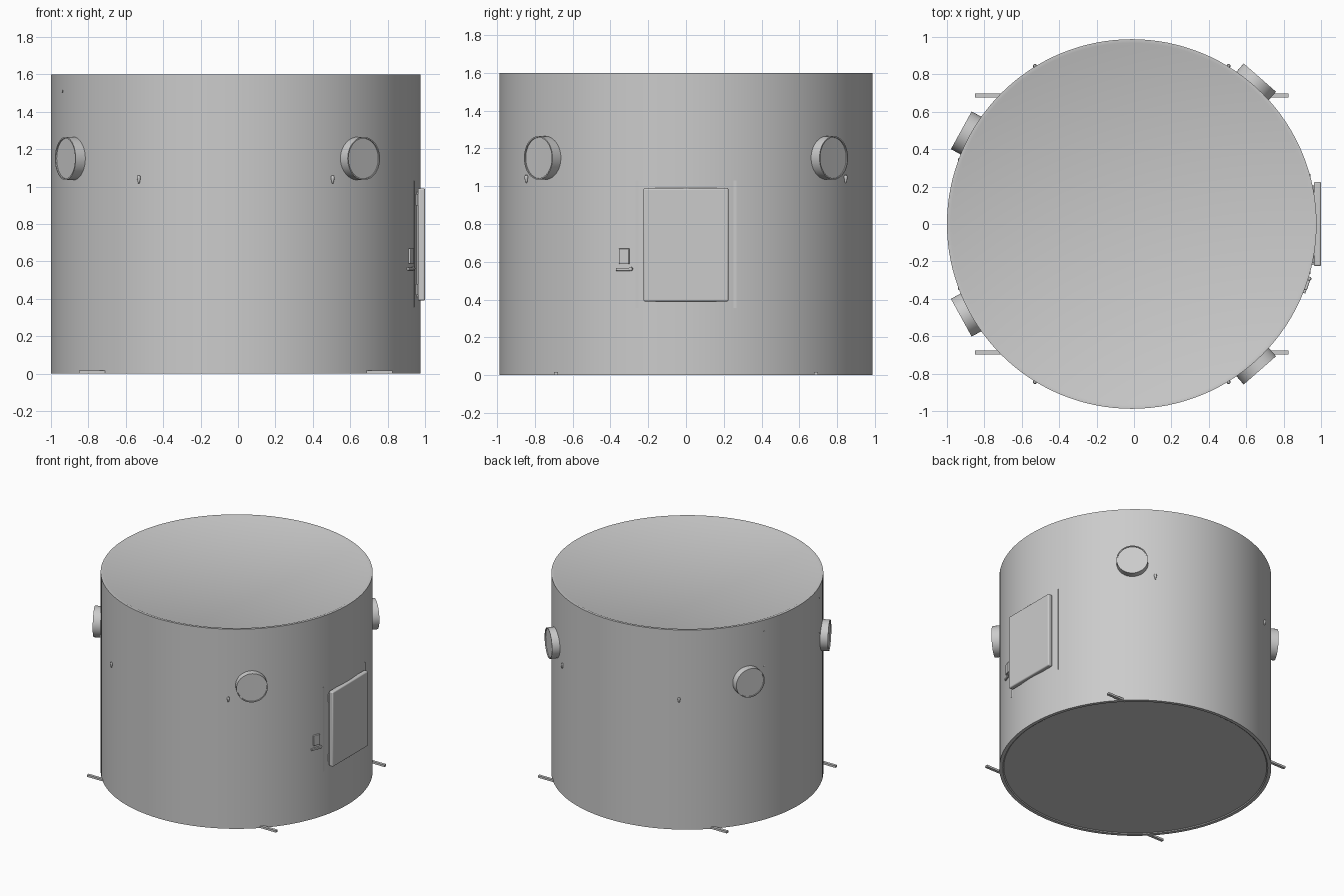
import bpy, bmesh, math
from mathutils import Matrix, Vector

if "Cube" in bpy.data.objects:
    bpy.data.objects.remove(bpy.data.objects["Cube"])

CX, R, H = -0.012, 0.988, 1.6


def finish(name, bm, matrix=Matrix(), bevel=0):
    bmesh.ops.recalc_face_normals(bm, faces=bm.faces[:])
    mesh = bpy.data.meshes.new(name)
    bm.to_mesh(mesh)
    bm.free()
    ob = bpy.data.objects.new(name, mesh)
    bpy.context.collection.objects.link(ob)
    ob.matrix_world = matrix
    if bevel:
        mod = ob.modifiers.new("Bevel", 'BEVEL')
        mod.width, mod.segments = bevel, 3
    bpy.ops.object.select_all(action='DESELECT')
    ob.select_set(True)
    bpy.context.view_layer.objects.active = ob
    bpy.ops.object.shade_smooth_by_angle(angle=math.radians(35))
    return ob


def lathe(name, profile, steps, matrix=Matrix()):
    """Spin a (radius, height) profile around z."""
    bm = bmesh.new()
    verts = [bm.verts.new((r, 0, z)) for r, z in profile]
    edges = [bm.edges.new(p) for p in zip(verts, verts[1:])]
    bmesh.ops.spin(bm, geom=verts + edges, cent=(0, 0, 0), axis=(0, 0, 1),
                   angle=math.tau, steps=steps)
    bmesh.ops.remove_doubles(bm, verts=bm.verts[:], dist=1e-5)
    return finish(name, bm, matrix)


def box(name, lo, hi, matrix=Matrix(), bevel=0):
    bm = bmesh.new()
    bmesh.ops.create_cube(bm, size=1)
    lo, hi = Vector(lo), Vector(hi)
    for v in bm.verts:
        v.co = (lo + hi) / 2 + Vector(a * b for a, b in zip(v.co, hi - lo))
    return finish(name, bm, matrix, bevel)


def on_wall(deg, z):
    """Frame on the wall: local x points outward, y sideways, z up."""
    return (Matrix.Translation((CX, 0, z)) @ Matrix.Rotation(math.radians(deg), 4, 'Z')
            @ Matrix.Translation((R, 0, 0)))


OUT = Matrix.Rotation(math.radians(90), 4, 'Y')  # lathe axis turned outward

# tank body with rimmed lid and floor
lathe("tank_body", [(0, .006), (.955, .006), (.963, 0), (R, 0), (R, H),
                    (.968, H), (.955, H - .006), (0, H - .006)], 128,
      Matrix.Translation((CX, 0, 0)))

for side, s in (("back", 1), ("front", -1)):
    # round ports with a slim lip
    for end, deg in (("right", 48.8), ("left", 151.2)):
        lathe(f"port_{side}_{end}",
              [(0, -.06), (.115, -.06), (.115, .052), (.108, .052), (.108, .045), (0, .045)],
              48, on_wall(s * deg, 1.15) @ OUT)
    # small drop-shaped hooks
    for end, deg in (("right", 58.5), ("left", 121.5)):
        lathe(f"hook_{side}_{end}",
              [(0, -.026), (.004, -.024), (.010, .002), (.010, .010), (.006, .016), (0, .018)],
              12, on_wall(s * deg, 1.042) @ Matrix.Translation((.004, 0, 0)))
    # tiny studs above and beside the left ports
    for i, z in enumerate((1.51, 1.23)):
        lathe(f"stud_{side}_{i}", [(0, -.004), (.006, -.004), (.006, .003), (0, .005)],
              10, on_wall(s * 159.5, z) @ OUT)
    # flat anchor bars at the base
    for end, x0, x1 in (("right", .66, .825), ("left", -.85, -.69)):
        y = s * .688
        box(f"anchor_bar_{side}_{end}", (x0, y - .011, 0), (x1, y + .011, .016))

# door frame, seal and door panel
box("door_frame", (.90, -.267, .355), (.943, .267, 1.03))
box("door_seal", (.90, -.205, .41), (.966, .205, .97))
box("door_panel", (.962, -.225, .39), (1.0, .225, .99), bevel=.009)

# hinge barrels in the gap beside the door
for i, z in enumerate((.45, .93)):
    lathe(f"door_hinge_{i}", [(0, -.03), (.008, -.03), (.008, .03), (0, .03)], 12,
          Matrix.Translation((.955, -.212, z)))

# lock plate and lever
lock = on_wall(-19.2, 0)
box("lock_plate", (-.02, -.028, .588), (.012, .028, .67), lock, .003)
box("lock_lever", (-.02, -.046, .552), (.010, .036, .568), lock, .002)
lathe("lock_knob", [(0, -.02), (.010, -.02), (.010, .012), (0, .016)], 16,
      lock @ Matrix.Translation((0, .036, .562)) @ OUT)
